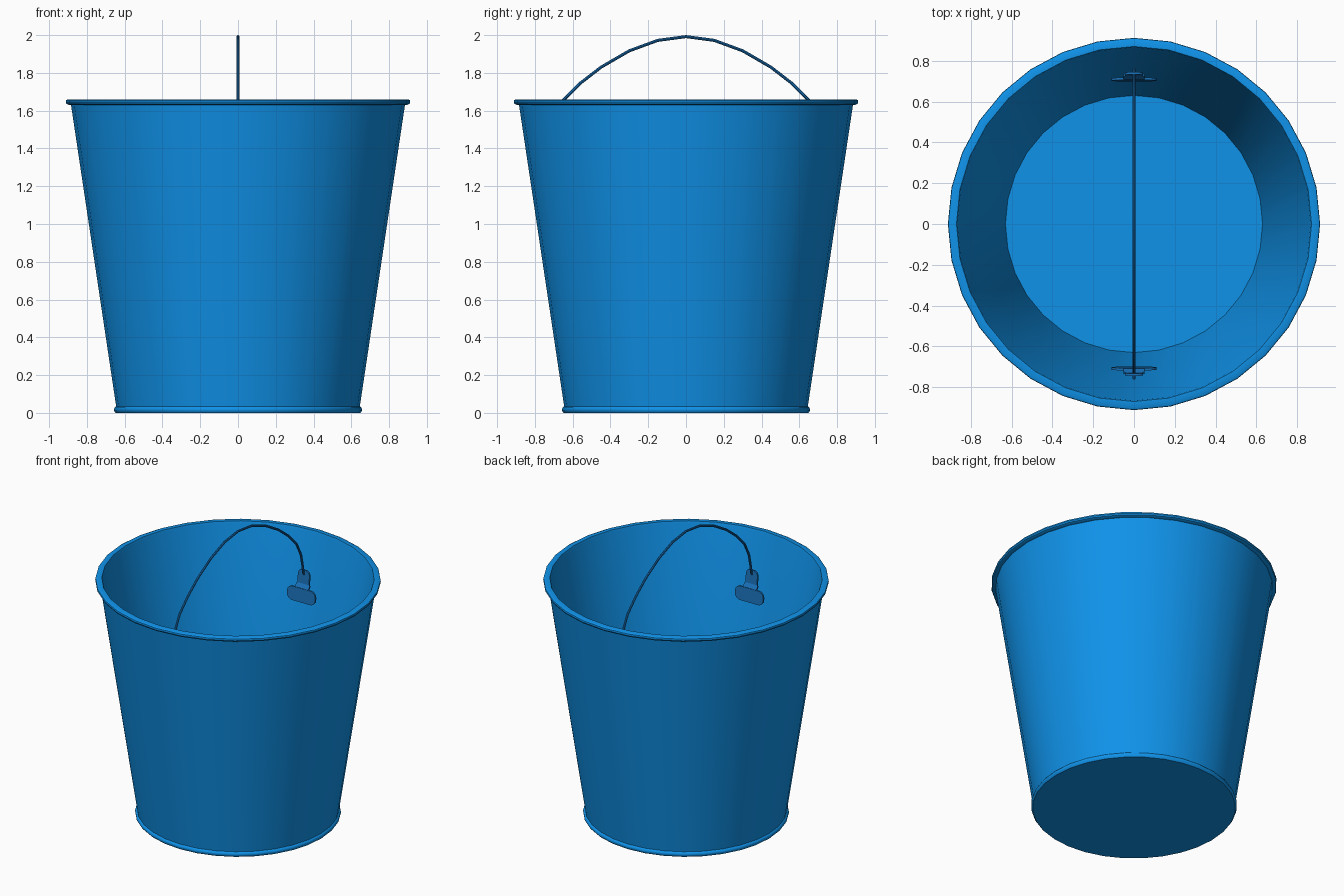
import bpy, bmesh, math
from mathutils import Vector

if "Cube" in bpy.data.objects:
    bpy.data.objects.remove(bpy.data.objects["Cube"])


def material(name, color):
    m = bpy.data.materials.new(name)
    m.diffuse_color = (*color, 1)
    m.use_nodes = True
    m.node_tree.nodes["Principled BSDF"].inputs["Base Color"].default_value = m.diffuse_color
    return m


BLUE = material("bucket_blue", (0.005, 0.29, 0.82))
DARK = material("fitting_blue", (0.01, 0.17, 0.5))


def finish(name, bm, mat):
    bmesh.ops.recalc_face_normals(bm, faces=bm.faces)
    me = bpy.data.meshes.new(name)
    bm.to_mesh(me)
    bm.free()
    ob = bpy.data.objects.new(name, me)
    bpy.context.collection.objects.link(ob)
    me.materials.append(mat)
    bpy.ops.object.select_all(action='DESELECT')
    ob.select_set(True)
    bpy.context.view_layer.objects.active = ob
    bpy.ops.object.shade_smooth_by_angle(angle=math.radians(35))
    return ob


def lathe(name, profile, mat, sides=32):
    bm = bmesh.new()
    vs = [bm.verts.new((r, 0, z)) for r, z in profile]
    es = [bm.edges.new(p) for p in zip(vs, vs[1:])]
    bmesh.ops.spin(bm, geom=vs + es, cent=(0, 0, 0), axis=(0, 0, 1),
                   angle=math.tau, steps=sides, use_duplicate=False)
    bmesh.ops.remove_doubles(bm, verts=bm.verts, dist=1e-4)
    return finish(name, bm, mat)


def slab(name, outline, origin, u, v, depth, mat):
    """Extrude a 2D outline lying in the u-v plane, centred on origin."""
    bm = bmesh.new()
    u, v = Vector(u).normalized(), Vector(v).normalized()
    n = u.cross(v) * depth
    o = Vector(origin) - n / 2
    f = bm.faces.new([bm.verts.new(o + u * a + v * b) for a, b in outline])
    ext = bmesh.ops.extrude_face_region(bm, geom=[f])["geom"]
    bmesh.ops.translate(bm, vec=n, verts=[e for e in ext if isinstance(e, bmesh.types.BMVert)])
    return finish(name, bm, mat)


def rounded(w, h, r, top_only=False, n=5):
    """Rectangle with rounded corners, half sizes w and h."""
    pts = []
    for i, (sx, sy) in enumerate([(1, 1), (-1, 1), (-1, -1), (1, -1)]):
        if top_only and sy < 0:
            pts.append((sx * w, sy * h))
            continue
        for k in range(n + 1):
            a = math.pi / 2 * (i + k / n)
            pts.append((sx * (w - r) + r * math.cos(a), sy * (h - r) + r * math.sin(a)))
    return pts


# Bucket shell with rolled foot and rim
lathe("bucket_body", [
    (0, 0.03), (0.63, 0.03), (0.865, 1.645), (0.870, 1.66),
    (0.900, 1.66), (0.910, 1.655), (0.912, 1.645), (0.908, 1.636), (0.898, 1.631),
    (0.884, 1.630), (0.645, 0.034), (0.652, 0.030), (0.657, 0.021), (0.656, 0.010),
    (0.648, 0.0), (0, 0)], BLUE)

# Bail handle: thin bent wire whose ends hook through the ears
half = [(0, 1.992), (0.15, 1.972), (0.30, 1.917), (0.45, 1.83), (0.56, 1.745),
        (0.65, 1.655), (0.70, 1.56), (0.722, 1.46), (0.728, 1.42), (0.738, 1.405), (0.76, 1.402)]
path = [(-y, z) for y, z in reversed(half[1:])] + half
R, N = 0.008, 8
bm = bmesh.new()
rings = []
for i, (y, z) in enumerate(path):
    a, b = path[max(i - 1, 0)], path[min(i + 1, len(path) - 1)]
    t = Vector((0, b[0] - a[0], b[1] - a[1])).normalized()
    side = Vector((1, 0, 0))
    up = t.cross(side)
    rings.append([bm.verts.new(Vector((0, y, z)) + R * (math.cos(q) * side + math.sin(q) * up))
                  for q in (math.tau * k / N for k in range(N))])
for p, q in zip(rings, rings[1:]):
    for k in range(N):
        bm.faces.new((p[k], p[(k + 1) % N], q[(k + 1) % N], q[k]))
bm.faces.new(rings[0])
bm.faces.new(rings[-1])
finish("handle", bm, DARK)

# Handle ears: mounting plate, folded step and upright tab on each side
for s, label in ((1, "back"), (-1, "front")):
    slab(f"ear_plate_{label}", rounded(0.11, 0.048, 0.04), (0, s * 0.708, 1.27),
         (1, 0, 0), (0, s * 0.06, 1), 0.012, DARK)
    slab(f"ear_step_{label}", rounded(0.052, 0.02, 0.002), (0, s * 0.72, 1.325),
         (1, 0, 0), (0, s * 0.6, 1), 0.012, DARK)
    slab(f"ear_tab_{label}", rounded(0.045, 0.05, 0.032, True), (0, s * 0.735, 1.388),
         (1, 0, 0), (0, s * 0.06, 1), 0.012, DARK)
